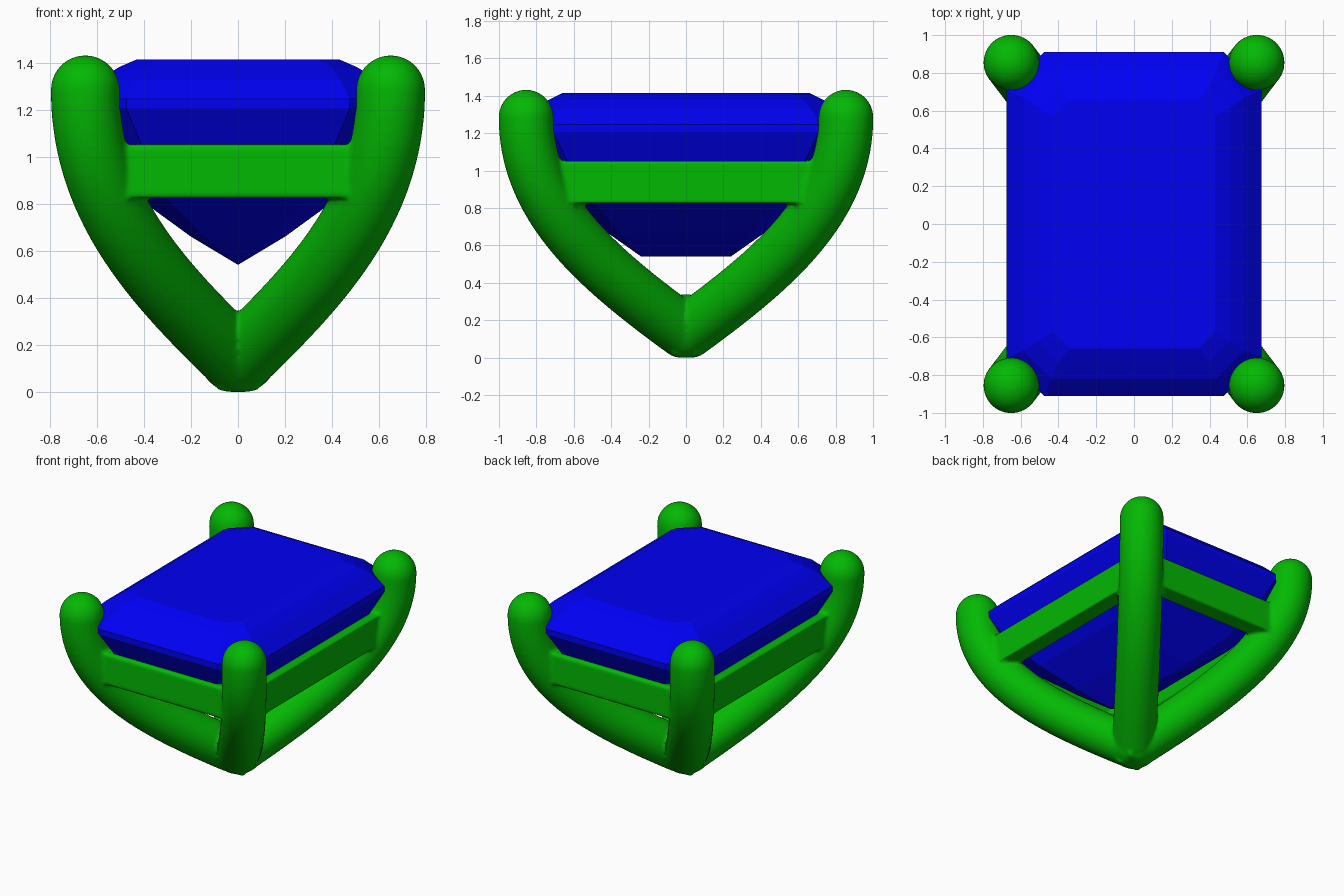
import bpy, bmesh, math
from mathutils import Vector, Matrix

if "Cube" in bpy.data.objects:
    bpy.data.objects.remove(bpy.data.objects["Cube"])


def material(name, color):
    m = bpy.data.materials.new(name)
    m.diffuse_color = color
    m.use_nodes = True
    m.node_tree.nodes["Principled BSDF"].inputs["Base Color"].default_value = m.diffuse_color
    return m


GREEN = material("green_metal", (0.001, 0.48, 0.001, 1))
BLUE = material("blue_gem", (0.0, 0.0, 0.90, 1))


def finish(bm, name, mat):
    me = bpy.data.meshes.new(name)
    bm.to_mesh(me)
    bm.free()
    me.materials.append(mat)
    ob = bpy.data.objects.new(name, me)
    bpy.context.collection.objects.link(ob)
    return ob


def loft(bm, rings, closed=False):
    loops = [[bm.verts.new(p) for p in r] for r in rings]
    pairs = list(zip(loops, loops[1:]))
    if closed:
        pairs.append((loops[-1], loops[0]))
    faces = []
    for a, b in pairs:
        n = len(a)
        for i in range(n):
            j = (i + 1) % n
            faces.append(bm.faces.new((a[i], a[j], b[j], b[i])))
    if not closed:                      # cap both ends
        faces += [bm.faces.new(loops[0]), bm.faces.new(loops[-1])]
    bmesh.ops.recalc_face_normals(bm, faces=faces)
    return loops


def octagon(x, y, c, z):
    return [(x, y - c, z), (x - c, y, z), (c - x, y, z), (-x, y - c, z),
            (-x, c - y, z), (c - x, -y, z), (x - c, -y, z), (x, c - y, z)]


# Step-cut gem: (half x, half y, corner cut, z) from table down to keel
LEVELS = [(.43, .66, .09, 1.415), (.51, .73, .11, 1.38), (.585, .82, .15, 1.33),
          (.675, .91, .20, 1.245), (.675, .91, .20, 1.205), (.58, .80, .19, 1.0),
          (.42, .60, .12, .82), (.20, .41, .06, .66), (0, .24, 0, .54)]
bm = bmesh.new()
loft(bm, [octagon(*lv) for lv in LEVELS])
bmesh.ops.remove_doubles(bm, verts=bm.verts, dist=0.0005)
bmesh.ops.recalc_face_normals(bm, faces=bm.faces)
finish(bm, "gem", BLUE)

# Curved prongs: round tube along a bezier in each diagonal plane, domed top
R, SIDES, STEPS = 0.147, 32, 28
TOP = Vector((.65, .855))
BEZ = [(-.012, .125), (.33 / .65, .45), (1, .78), (1, 1.285)]


def bezier(t):
    w = ((1 - t) ** 3, 3 * t * (1 - t) ** 2, 3 * t * t * (1 - t), t ** 3)
    return Vector((sum(k * p[0] for k, p in zip(w, BEZ)) * TOP.length,
                   sum(k * p[1] for k, p in zip(w, BEZ))))


def prong(bm, sx, sy):
    u = Vector((sx * TOP.x, sy * TOP.y, 0)).normalized()
    z = Vector((0, 0, 1))
    side = u.cross(z)

    def ring(c, n, r):
        pts = []
        for i in range(SIDES):
            a = math.tau * i / SIDES
            pts.append(u * c.x + z * c.y
                       + r * (side * math.cos(a) + n * math.sin(a)))
        return pts

    rings = []
    for i in range(STEPS + 1):
        t = i / STEPS
        d = (bezier(t + .001) - bezier(t - .001)).normalized()
        n = z / d.x if i == 0 else z * d.x - u * d.y   # mitred at the centre
        rings.append(ring(bezier(t), n, R))
    for k in range(1, 9):
        a = math.pi / 2 * k / 8
        rings.append(ring(Vector((TOP.length, 1.285 + R * math.sin(a))), -u,
                          R * max(math.cos(a), .002)))
    loft(bm, rings)


# Setting: four prongs, ball foot and octagonal gallery rail, fused softly
bm = bmesh.new()
for sx in (-1, 1):
    for sy in (-1, 1):
        prong(bm, sx, sy)
bmesh.ops.create_uvsphere(bm, u_segments=32, v_segments=24, radius=.173,
                          matrix=Matrix.Translation((0, 0, .165)))
for v in bm.verts:                      # flattened underside
    v.co.z = max(v.co.z, 0)
Z0, Z1 = .825, 1.052
outer, inner = (.66, .86, .165), (.53, .73, .12)
loft(bm, [octagon(*outer, Z0), octagon(*outer, Z1),
          octagon(*inner, Z1), octagon(*inner, Z0)], closed=True)
setting = finish(bm, "prong_setting", GREEN)
rm = setting.modifiers.new("fuse", 'REMESH')
rm.mode = 'VOXEL'
rm.voxel_size = .012
rm.use_smooth_shade = True
sm = setting.modifiers.new("soften", 'SMOOTH')
sm.factor = .5
sm.iterations = 5
